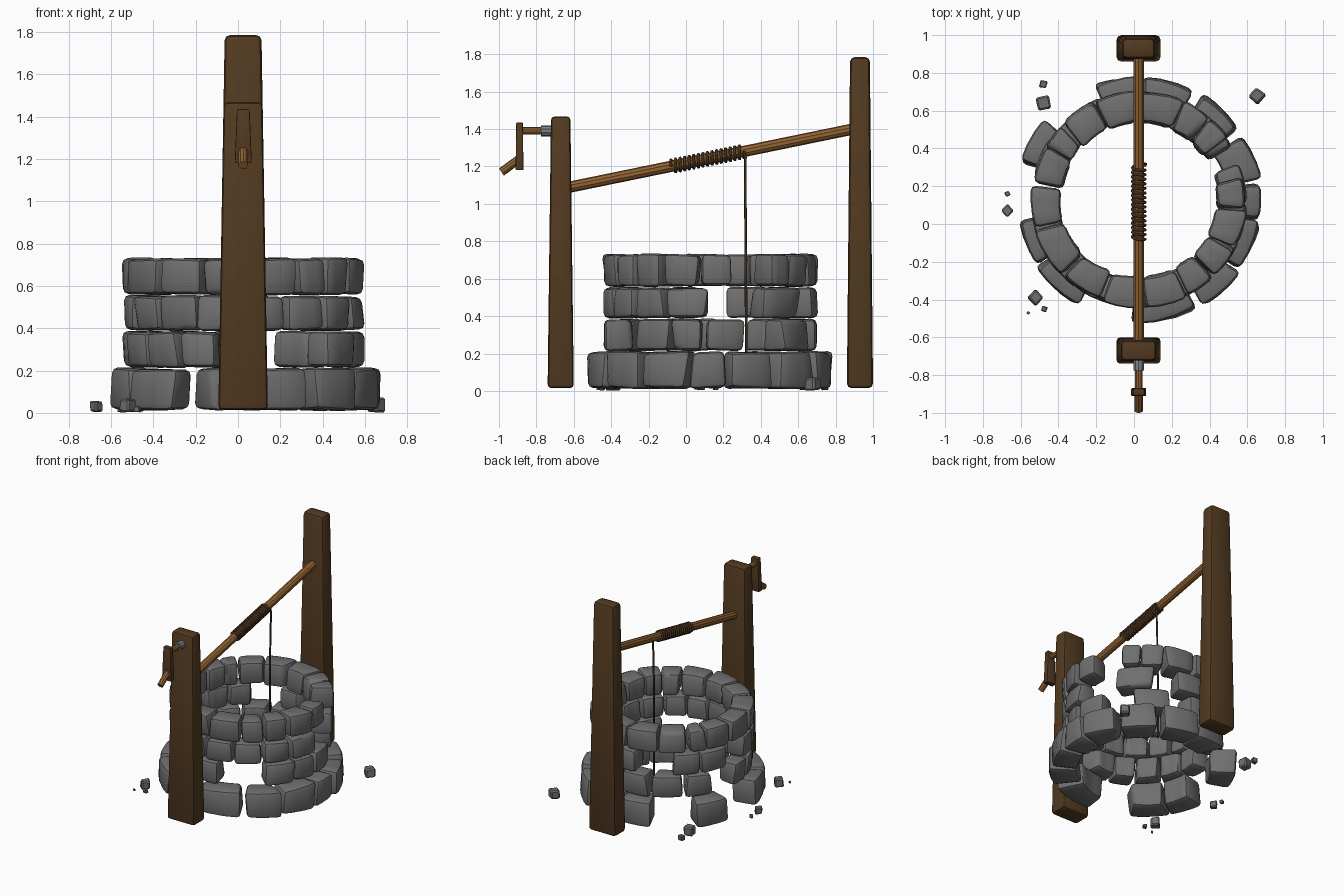
import bpy, bmesh, math, random
from mathutils import Vector

random.seed(4)
if "Cube" in bpy.data.objects:
    bpy.data.objects.remove(bpy.data.objects["Cube"])

CX, CY = 0.025, 0.13   # middle of the stone ring


def material(name, r, g, b):
    m = bpy.data.materials.new(name)
    m.use_nodes = True
    m.diffuse_color = (r, g, b, 1)
    m.node_tree.nodes["Principled BSDF"].inputs["Base Color"].default_value = (r, g, b, 1)
    return m


STONE = material("grey stone", 0.16, 0.16, 0.16)
WOOD = material("dark wood", 0.085, 0.043, 0.015)
POLE = material("light wood", 0.29, 0.125, 0.033)
ROPE = material("rope brown", 0.06, 0.03, 0.012)
METAL = material("metal", 0.2, 0.23, 0.25)


def finish(bm, name, mat, bevel=0.0, segments=2, smooth=40):
    """Bevel the sharp edges and turn the bmesh into an object."""
    bmesh.ops.recalc_face_normals(bm, faces=bm.faces)
    if bevel:
        edges = [e for e in bm.edges if e.calc_face_angle(0) > 0.6]
        bmesh.ops.bevel(bm, geom=edges, offset=bevel, segments=segments,
                        profile=0.5, affect='EDGES', clamp_overlap=True)
    mesh = bpy.data.meshes.new(name)
    bm.to_mesh(mesh)
    bm.free()
    mesh.materials.append(mat)
    ob = bpy.data.objects.new(name, mesh)
    bpy.context.collection.objects.link(ob)
    if smooth:
        bpy.ops.object.select_all(action='DESELECT')
        ob.select_set(True)
        bpy.context.view_layer.objects.active = ob
        bpy.ops.object.shade_smooth_by_angle(angle=math.radians(smooth))
    return ob


def tapered_box(name, mat, x, y, z0, z1, bottom, top, bevel):
    bm = bmesh.new()
    bmesh.ops.create_cube(bm, size=2)
    for v in bm.verts:
        half = top if v.co.z > 0 else bottom
        v.co = (x + v.co.x * half[0], y + v.co.y * half[1], z1 if v.co.z > 0 else z0)
    return finish(bm, name, mat, bevel)


def rod(name, mat, start, end, radius, sides=10):
    a, b = Vector(start), Vector(end)
    bm = bmesh.new()
    bmesh.ops.create_cone(bm, cap_ends=True, segments=sides, radius1=radius,
                          radius2=radius, depth=(b - a).length)
    turn = (b - a).to_track_quat('Z', 'Y')
    for v in bm.verts:
        v.co = turn @ v.co + (a + b) / 2
    return finish(bm, name, mat, smooth=0)


def rope(name, points, radius):
    curve = bpy.data.curves.new(name, 'CURVE')
    curve.dimensions = '3D'
    curve.bevel_depth = radius
    curve.bevel_resolution = 1
    curve.use_fill_caps = True
    line = curve.splines.new('POLY')
    line.points.add(len(points) - 1)
    for p, co in zip(line.points, points):
        p.co = (*co, 1)
    curve.materials.append(ROPE)
    ob = bpy.data.objects.new(name, curve)
    bpy.context.collection.objects.link(ob)


def ring_stone(name, angle, half, inner, outer, z0, z1, rough):
    """A curved, slightly uneven block on the ring."""
    bm = bmesh.new()
    steps = 3
    jit = lambda s: random.uniform(-s, s)
    ends = [[(jit(1.6), jit(rough), jit(rough * 0.5)) for _ in range(4)] for _ in range(2)]
    rows = []
    for i in range(steps + 1):
        t = i / steps
        row = []
        for k, (r, z) in enumerate(((inner, z0), (outer, z0), (outer, z1), (inner, z1))):
            da, dr, dz = (p * (1 - t) + q * t for p, q in zip(ends[0][k], ends[1][k]))
            a = math.radians(angle + half * (2 * t - 1) + da)
            row.append(bm.verts.new((CX + (r + dr) * math.cos(a),
                                     CY + (r + dr) * math.sin(a), z + dz)))
        rows.append(row)
    for p, q in zip(rows, rows[1:]):
        for k in range(4):
            n = (k + 1) % 4
            bm.faces.new((p[k], p[n], q[n], q[k]))
    bm.faces.new(rows[0])
    bm.faces.new(rows[-1])
    return finish(bm, name, STONE, 0.028)


# Stone courses: inner and outer radius, height range, roughness, (angle, half width)
courses = {
    "base": (0.46, 0.65, 0.015, 0.21, 0.016,
             [(99, 11), (75, 12), (47, 12), (20, 11), (-1, 9), (-23, 12), (-48, 11),
              (-78, 15), (-133, 13), (-159, 11), (151, 11)]),
    "lower": (0.42, 0.57, 0.215, 0.383, 0.012,
              [(145, 10), (121, 11), (96, 11), (57, 14), (8, 11), (-14, 8),
               (-34, 11), (-92, 11), (-113, 9), (-134, 10), (-155, 10), (-176, 9)]),
    "upper": (0.42, 0.57, 0.39, 0.553, 0.012,
              [(44, 14), (87, 11), (136, 10), (158, 11), (-13, 11), (-36, 10),
               (-58, 10), (-80, 10), (-102, 10), (-124, 10), (-145, 10), (-165, 8)]),
    "rim": (0.41, 0.57, 0.56, 0.73, 0.013,
            [(78, 12), (57, 8), (41, 7), (3, 9), (-17, 10), (-37, 8),
             (-54, 8), (-75, 11.5), (-99, 11), (-123, 12), (-150, 13), (-176, 11),
             (161, 10), (144, 6.5), (125, 11), (102, 11)]),
}
for course, (inner, outer, z0, z1, rough, stones) in courses.items():
    for n, (angle, half) in enumerate(stones, 1):
        ring_stone(f"{course}_stone_{n}", angle, half, inner, outer, z0, z1, rough)

# Loose rubble around the ring
rubble = [(-0.48, 0.74, 0.02), (-0.48, 0.64, 0.037), (0.65, 0.68, 0.036),
          (-0.67, 0.07, 0.027), (-0.67, 0.16, 0.014), (-0.52, -0.39, 0.033),
          (-0.475, -0.45, 0.015), (-0.56, -0.47, 0.008)]
for n, (x, y, s) in enumerate(rubble, 1):
    bm = bmesh.new()
    bmesh.ops.create_cube(bm, size=2 * s)
    turn = random.uniform(0, math.pi)
    c, d = math.cos(turn), math.sin(turn)
    for v in bm.verts:
        p = v.co * random.uniform(0.8, 1.05)
        v.co = (x + c * p.x - d * p.y, y + d * p.x + c * p.y, p.z + s + 0.003)
    finish(bm, f"rubble_{n}", STONE, s * 0.25, 1, 0)

# Tapered posts
tapered_box("front_post", WOOD, 0.024, -0.67, 0.015, 1.468, (0.117, 0.07), (0.092, 0.052), 0.02)
tapered_box("back_post", WOOD, 0.024, 0.93, 0.015, 1.785, (0.117, 0.07), (0.087, 0.053), 0.025)

# Slanted roller between the posts
def roller_z(y):
    return 1.09 + (y + 0.62) * 0.205

rod("roller", POLE, (CX, -0.64, roller_z(-0.64)), (CX, 0.9, roller_z(0.9)), 0.03)

# Rope wound on the roller, with its free end hanging into the ring
turns, per_turn = 16, 14
coil = []
for i in range(turns * per_turn + 1):
    y = -0.08 + 0.39 * i / (turns * per_turn)
    a = 2 * math.pi * i / per_turn
    coil.append((CX + 0.034 * math.cos(a), y - 0.007 * math.sin(a),
                 roller_z(y) + 0.034 * math.sin(a)))
rope("rope_coil", coil, 0.008)
rope("hanging_rope", [coil[-1], (0.062, 0.318, 1.25), (0.055, 0.317, 1.1),
                      (0.05, 0.32, 0.7), (0.05, 0.322, 0.2)], 0.007)

# Crank on the front post
rod("crank_collar", METAL, (CX, -0.70, 1.39), (CX, -0.775, 1.39), 0.03)
rod("crank_shaft", POLE, (CX, -0.76, 1.39), (CX, -0.9, 1.39), 0.02)
tapered_box("crank_arm", WOOD, CX, -0.89, 1.18, 1.435, (0.04, 0.021), (0.03, 0.018), 0.005)
rod("crank_handle", POLE, (CX, -0.885, 1.245), (CX, -0.987, 1.17), 0.023)
